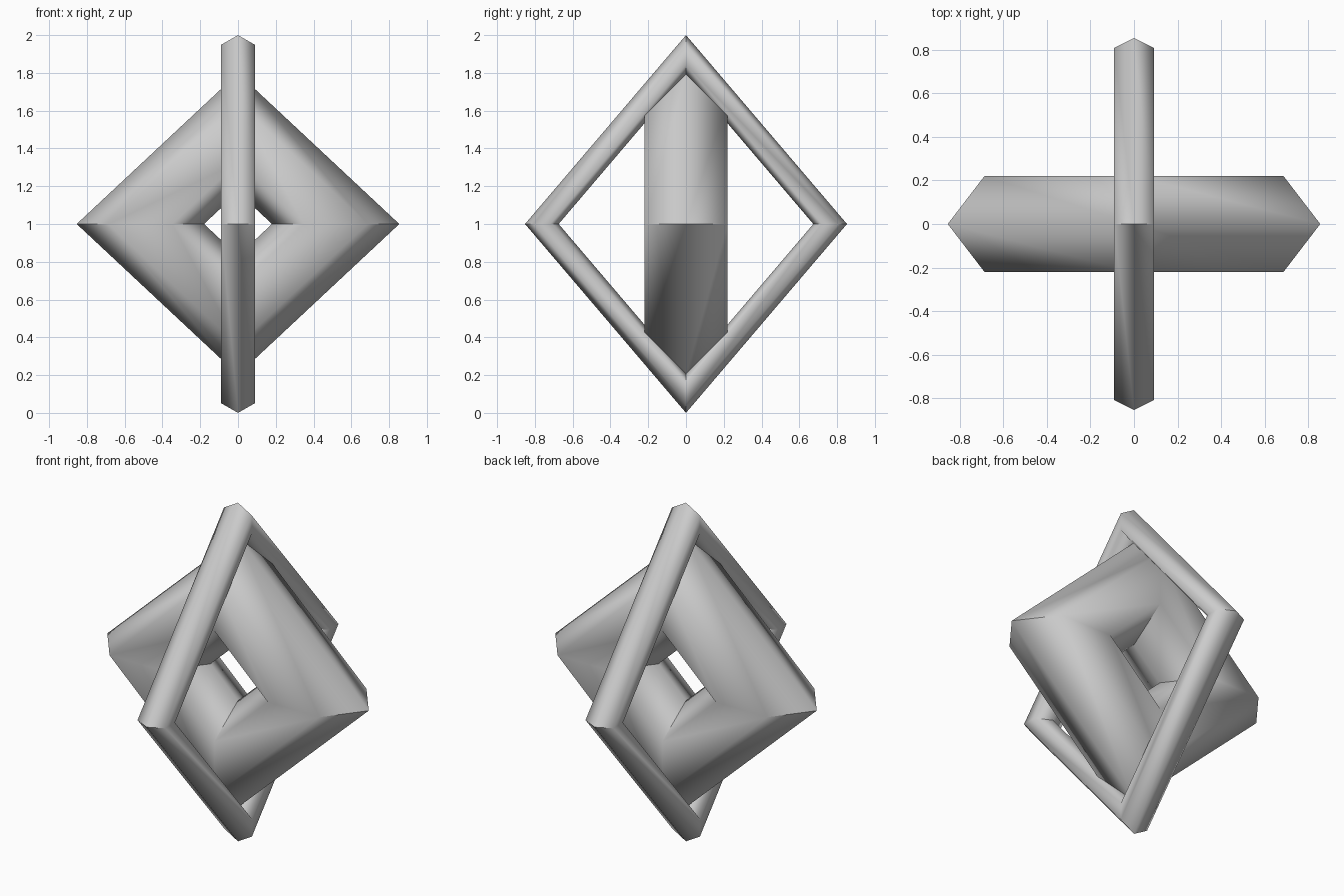
import bpy, bmesh
from math import sin, cos, pi, radians

if "Cube" in bpy.data.objects:
    bpy.data.objects.remove(bpy.data.objects["Cube"])


def diamond_ring(name, major, minor, scale, upright_axis):
    """Four-sided ring with a hexagonal section, standing upright around z = 1."""
    bm = bmesh.new()
    rings = []
    for i in range(4):
        a = i * pi / 2
        ring = []
        for j in range(6):
            b = j * pi / 3
            r = major + minor * cos(b)
            side, depth, up = r * cos(a) * scale[0], minor * sin(b) * scale[1], r * sin(a) * scale[2]
            co = (side, depth, up + 1) if upright_axis == 'X' else (depth, side, up + 1)
            ring.append(bm.verts.new(co))
        rings.append(ring)
    for i in range(4):
        r0, r1 = rings[i], rings[(i + 1) % 4]
        for j in range(6):
            k = (j + 1) % 6
            bm.faces.new((r0[j], r1[j], r1[k], r0[k]))
    bmesh.ops.recalc_face_normals(bm, faces=bm.faces)
    mesh = bpy.data.meshes.new(name)
    bm.to_mesh(mesh)
    bm.free()
    ob = bpy.data.objects.new(name, mesh)
    bpy.context.collection.objects.link(ob)
    bpy.ops.object.select_all(action='DESELECT')
    ob.select_set(True)
    bpy.context.view_layer.objects.active = ob
    bpy.ops.object.shade_smooth_by_angle(angle=radians(70))
    return ob


# Thin outer ring facing sideways
diamond_ring("thin_outer_ring", 0.90, 0.105, (0.848, 1.0, 0.995), 'Y')
# Thick inner ring facing front
diamond_ring("thick_inner_ring", 0.517, 0.337, (1.0, 0.753, 0.935), 'X')
